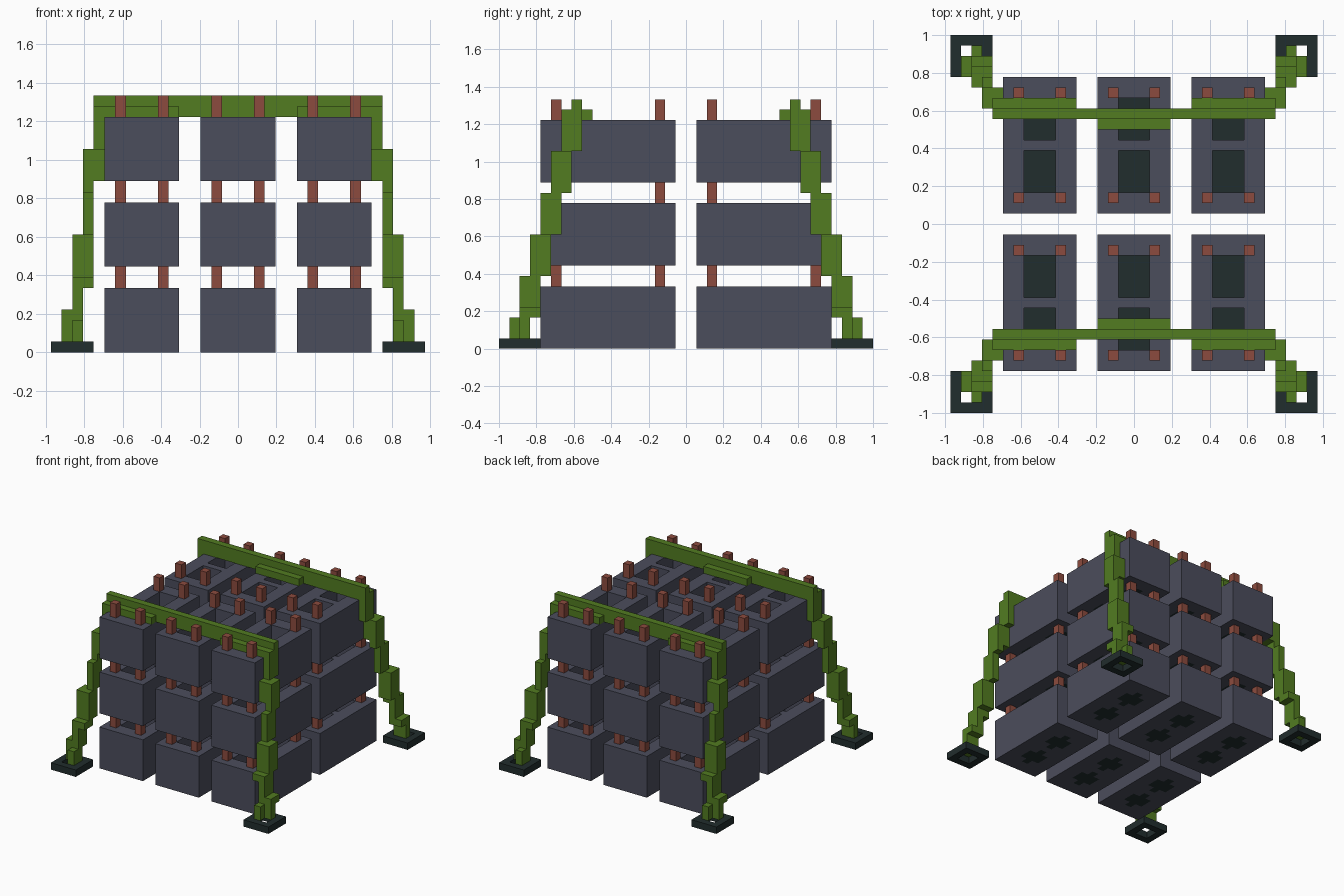
import bpy
import bmesh

cube = bpy.data.objects.get("Cube")
if cube:
    bpy.data.objects.remove(cube, do_unlink=True)

U = 1 / 18  # size of one cell


def material(name, rgb):
    lin = [((c / 255 + 0.055) / 1.055) ** 2.4 for c in rgb] + [1.0]
    m = bpy.data.materials.new(name)
    m.use_nodes = True
    m.diffuse_color = lin
    bsdf = m.node_tree.nodes["Principled BSDF"]
    bsdf.inputs["Base Color"].default_value = lin
    bsdf.inputs["Roughness"].default_value = 0.9
    return m


GREY = material("slate grey", (75, 77, 92))
DARK = material("dark teal", (33, 45, 45))
GREEN = material("moss green", (82, 124, 33))
RED = material("rust red", (140, 75, 62))


def cell_mesh(name, xs, ys, zs, mats, fill):
    """Skin of the filled cells between the given grid lines.
    fill(x, y, z) takes a cell centre, returns a material index or None."""
    grid, cells = (xs, ys, zs), {}
    for i in range(len(xs) - 1):
        for j in range(len(ys) - 1):
            for k in range(len(zs) - 1):
                idx = (i, j, k)
                mid = [(g[n] + g[n + 1]) / 2 for g, n in zip(grid, idx)]
                value = fill(*mid)
                if value is not None:
                    cells[idx] = value
    bm, verts = bmesh.new(), {}
    for idx, value in cells.items():
        for axis in range(3):
            a, b = (axis + 1) % 3, (axis + 2) % 3
            for side in (0, 1):
                near = list(idx)
                near[axis] += 2 * side - 1
                if tuple(near) in cells:
                    continue
                loop = []
                for da, db in ((0, 0), (1, 0), (1, 1), (0, 1)):
                    c = list(idx)
                    c[axis] += side
                    c[a] += da
                    c[b] += db
                    c = tuple(c)
                    if c not in verts:
                        verts[c] = bm.verts.new([grid[n][c[n]] * U for n in range(3)])
                    loop.append(verts[c])
                face = bm.faces.new(loop if side else loop[::-1])
                face.material_index = value
    mesh = bpy.data.meshes.new(name)
    bm.to_mesh(mesh)
    bm.free()
    for m in mats:
        mesh.materials.append(m)
    return mesh


def place(name, mesh, loc=(0, 0, 0), mirror=None):
    ob = bpy.data.objects.new(name, mesh)
    ob.location = [c * U for c in loc]
    bpy.context.collection.objects.link(ob)
    if mirror:
        mod = ob.modifiers.new("Mirror", 'MIRROR')
        mod.use_axis = mirror
        mod.use_mirror_merge = False
    return ob


# Hollow block: two open pits with dark floors that show underneath
def block_fill(x, y, z):
    py = abs(y)
    if abs(x) > 1.5 or py < 0.5 or py > 4.5:
        return 0
    if z > 2:
        return None
    corner = abs(x) > 0.5 and (py < 1.5 or py > 3.5)
    return 0 if z < 1 and corner else 1


block = cell_mesh("block", [-3.5, -1.5, -0.5, 0.5, 1.5, 3.5],
                  [-6.5, -4.5, -3.5, -1.5, -0.5, 0.5, 1.5, 3.5, 4.5, 6.5],
                  [0, 1, 2, 6], [GREY, DARK], block_fill)
rod = cell_mesh("rod", [-0.5, 0.5], [-0.5, 0.5], [5, 24], [RED], lambda x, y, z: 0)

# Six stacks of three blocks, each threaded on four rods
for row, y in (("front", -7.5), ("back", 7.5)):
    for col, x in (("right", -9), ("middle", 0), ("left", 9)):
        for level, z in (("lower", 0), ("centre", 8), ("upper", 16)):
            place(f"block_{row}_{col}_{level}", block, (x, y, z))
        for dx in (-2, 2):
            for dy in (-5, 5):
                place(f"rod_{row}_{col}", rod, (x + dx, y + dy, 0))

# Square ring feet
place("feet", cell_mesh("feet", [13.5, 14.5, 16.5, 17.5], [14, 15, 17, 18], [0, 1], [DARK],
                        lambda x, y, z: None if abs(x - 15.5) < 1 and abs(y - 16) < 1 else 0),
      mirror=(True, True, False))

# Stepped legs: height spans per column in x and per row in y
SPAN_X = {13: (16, 24), 14: (6, 19), 15: (1, 11), 16: (1, 4)}
SPAN_Y = {10: (19, 24), 11: (15, 23), 12: (11, 19), 13: (7, 15),
          14: (3, 11), 15: (1, 7), 16: (1, 3)}


def leg_fill(x, y, z):
    if x > 15.5 and y > 16:
        return None
    (a, b), (c, d) = SPAN_X[round(x)], SPAN_Y[int(y)]
    return 0 if max(a, c) < z < min(b, d) else None


place("legs", cell_mesh("legs", [12.5 + i for i in range(5)], list(range(10, 18)),
                        list(range(1, 25)), [GREEN], leg_fill),
      mirror=(True, True, False))


# Top beams with outer ledges over the side stacks and an inner ledge in the middle
def beam_fill(x, y, z):
    if 10 < y < 11:
        return 0
    if z > 23:
        return None
    if y > 11:
        return 0 if abs(x) > 5.5 else None
    return 0 if abs(x) < 3.5 else None


place("top_beams", cell_mesh("top_beams", [-12.5, -5.5, -3.5, 3.5, 5.5, 12.5],
                             [9, 10, 11, 12], [22, 23, 24], [GREEN], beam_fill),
      mirror=(False, True, False))
